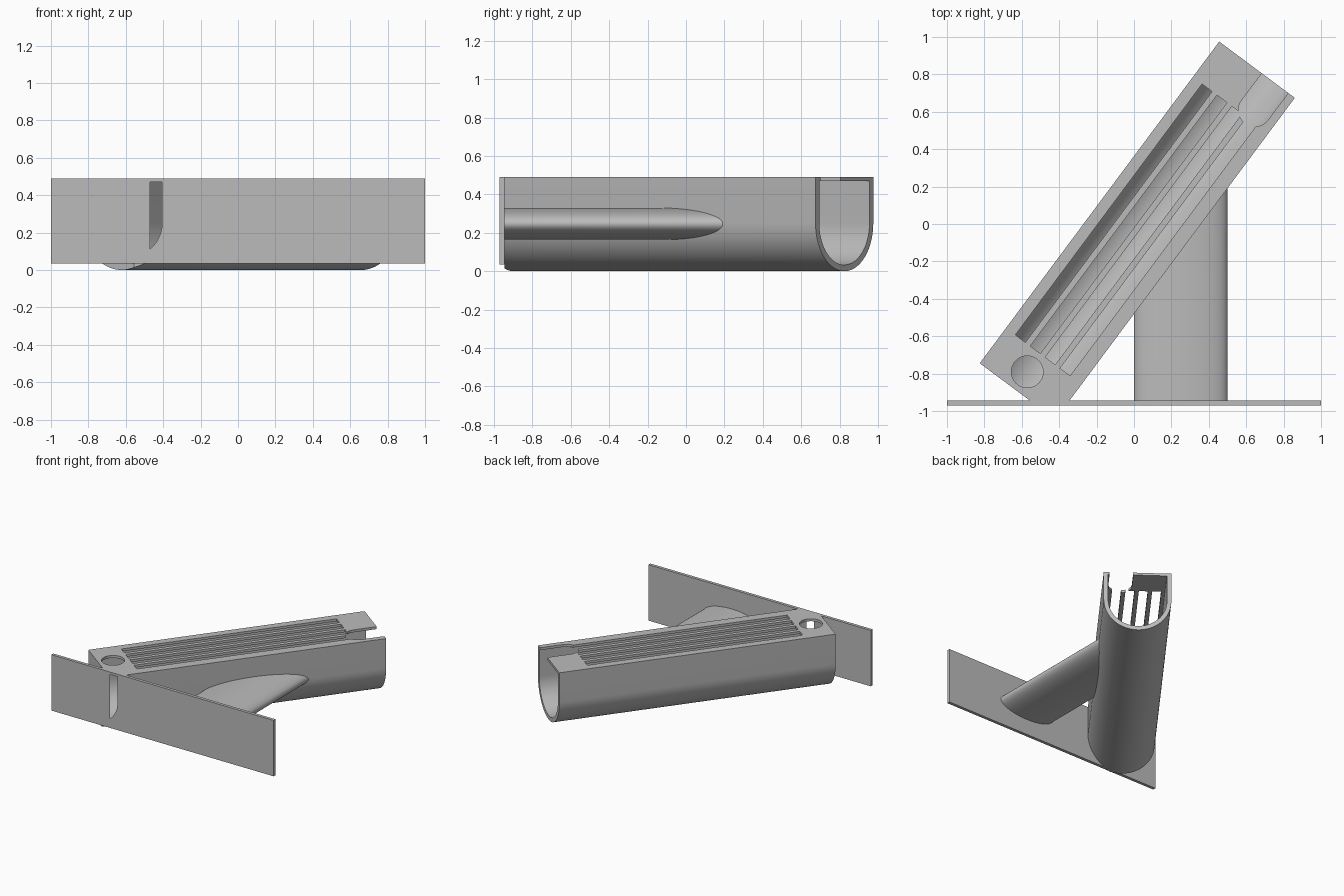
import bpy, bmesh
from math import sin, cos, pi, atan2
from mathutils import Matrix, Vector

default = bpy.data.objects.get("Cube")
if default:
    bpy.data.objects.remove(default, do_unlink=True)

grey = bpy.data.materials.new("plain grey")
grey.use_nodes = True
grey.diffuse_color = (0.5, 0.5, 0.5, 1)
grey.node_tree.nodes["Principled BSDF"].inputs["Base Color"].default_value = (0.5, 0.5, 0.5, 1)

# Main dimensions
LENGTH, RADIUS, WALL, TOP = 2.144, 0.252, 0.033, 0.49
PLATE_FRONT, PLATE_BACK = -0.97, -0.945
AXIS = Vector((0.597, 0.802, 0)).normalized()
SIDE = Vector((AXIS.y, -AXIS.x, 0))
ORIGIN = Vector((-0.6225, -0.895, 0))
# Tube frame: x across the tube, y along it from the closed end
TUBE = Matrix.Translation(ORIGIN) @ Matrix.Rotation(atan2(SIDE.y, SIDE.x), 4, "Z")


def arc(cx, cy, rx, ry, start, end, steps):
    return [(cx + rx * cos(start + (end - start) * i / steps),
             cy + ry * sin(start + (end - start) * i / steps)) for i in range(steps + 1)]


def prism(name, points, low, high, along="z", matrix=Matrix()):
    """Extrude a 2D outline along z (xy outline) or along y (xz outline)."""
    def place(p, t):
        return (p[0], p[1], t) if along == "z" else (p[0], t, p[1])
    bm = bmesh.new()
    face = bm.faces.new([bm.verts.new(place(p, low)) for p in points])
    moved = bmesh.ops.extrude_face_region(bm, geom=[face])["geom"]
    bmesh.ops.translate(bm, verts=[g for g in moved if isinstance(g, bmesh.types.BMVert)],
                        vec=place((0, 0), high - low))
    bmesh.ops.recalc_face_normals(bm, faces=bm.faces)
    mesh = bpy.data.meshes.new(name)
    bm.to_mesh(mesh)
    bm.free()
    mesh.transform(matrix)
    mesh.materials.append(grey)
    obj = bpy.data.objects.new(name, mesh)
    bpy.context.collection.objects.link(obj)
    return obj


def rect(x0, x1, y0, y1):
    return [(x0, y0), (x1, y0), (x1, y1), (x0, y1)]


def select(obj):
    bpy.ops.object.select_all(action="DESELECT")
    obj.select_set(True)
    bpy.context.view_layer.objects.active = obj


def cut(obj, cutter):
    select(obj)
    mod = obj.modifiers.new("cut", "BOOLEAN")
    mod.operation, mod.solver, mod.object = "DIFFERENCE", "EXACT", cutter
    bpy.ops.object.modifier_apply(modifier=mod.name)


def u_profile(radius, top):
    return [(-radius, top)] + arc(0, RADIUS, radius, radius, pi, 2 * pi, 48) + [(radius, top)]


# Mounting plate
plate = prism("mounting_plate", rect(-1, 1, PLATE_FRONT, PLATE_BACK), 0.036, TOP)

# U-shaped tube, closed at the plate end and open at the other
tube = prism("slotted_tube", u_profile(RADIUS, TOP), 0, LENGTH, "y", TUBE)
hollow = prism("hollow_cutter", u_profile(RADIUS - WALL, 0.47), 0.03, LENGTH + 0.2, "y", TUBE)
cut(tube, hollow)
cut(plate, hollow)
cutters = [hollow]

# Four long slots in the lid
for i in range(4):
    x = -0.19 + i * 0.0995
    cutters.append(prism("slot_cutter", rect(x, x + 0.067, 0.235, LENGTH - 0.237), 0.4, 0.6, "z", TUBE))

# Round hole by the closed end, rounded notch at the open end
cutters.append(prism("hole_cutter", arc(-0.021, 0.115, 0.085, 0.085, 0, 2 * pi, 48)[:-1],
                     0.4, 0.6, "z", TUBE))
notch = arc(0.12, LENGTH - 0.18, 0.088, 0.088, pi, 2 * pi, 24)
notch += [(0.208, LENGTH + 0.1), (0.032, LENGTH + 0.1)]
cutters.append(prism("notch_cutter", notch, 0.4, 0.6, "z", TUBE))

# Trim the tube flush with the back of the plate
cutters.append(prism("trim_cutter", rect(-1.5, 1.5, -1.5, PLATE_BACK), -0.5, 1))
for cutter in cutters[1:]:
    cut(tube, cutter)
for cutter in cutters:
    bpy.data.objects.remove(cutter, do_unlink=True)

# Oval strut, its far end mitred into the tube's side wall
strut = prism("oval_strut", arc(0.25, 0.247, 0.25, 0.083, 0, 2 * pi, 64)[:-1], PLATE_BACK, 0, "y")
joint = ORIGIN + SIDE * 0.235
for v in strut.data.vertices:
    if v.co.y > -0.5:
        v.co.y = joint.y + (v.co.x - joint.x) * AXIS.y / AXIS.x

for obj in (plate, tube, strut):
    select(obj)
    bpy.ops.object.shade_smooth_by_angle(angle=pi / 6)
